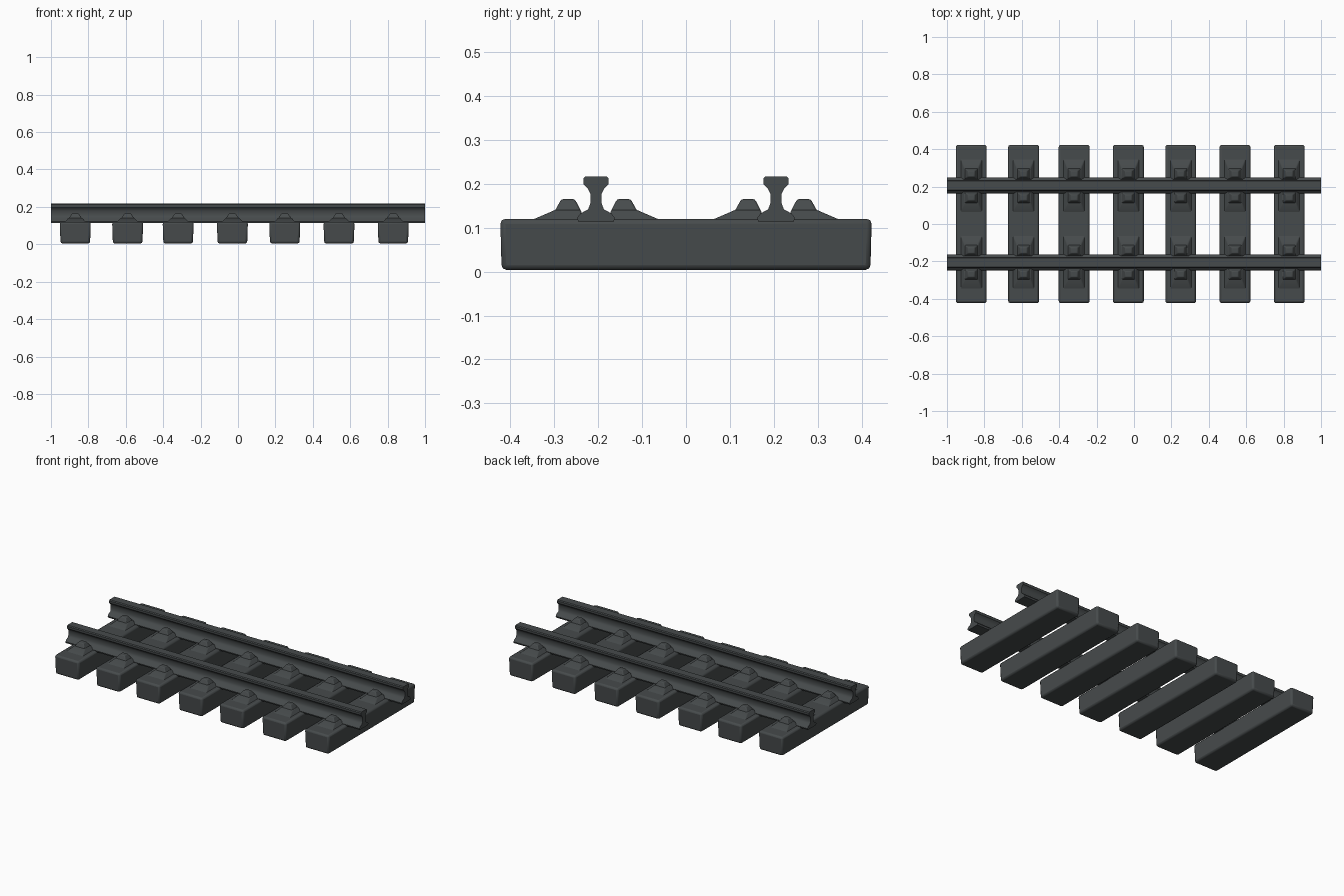
import bpy, bmesh

if "Cube" in bpy.data.objects:
    bpy.data.objects.remove(bpy.data.objects["Cube"])

mat = bpy.data.materials.new("dark grey")
mat.diffuse_color = (0.062, 0.070, 0.072, 1)
mat.use_nodes = True
mat.node_tree.nodes["Principled BSDF"].inputs["Base Color"].default_value = mat.diffuse_color


def finish(name, bm, bevel=0.0):
    bmesh.ops.recalc_face_normals(bm, faces=bm.faces)
    me = bpy.data.meshes.new(name)
    bm.to_mesh(me)
    bm.free()
    ob = bpy.data.objects.new(name, me)
    bpy.context.collection.objects.link(ob)
    me.materials.append(mat)
    bpy.ops.object.select_all(action='DESELECT')
    ob.select_set(True)
    bpy.context.view_layer.objects.active = ob
    if bevel:
        m = ob.modifiers.new("soft edges", 'BEVEL')
        m.width, m.segments, m.limit_method = bevel, 2, 'ANGLE'
    bpy.ops.object.shade_smooth_by_angle(angle=0.7)
    return ob


def frustum(bm, x, lower, upper):
    # hull between two rectangles: (half x width, y0, y1, z)
    vs = [bm.verts.new((x + s * hx, y, z))
          for hx, y0, y1, z in (lower, upper)
          for s, y in ((-1, y0), (1, y0), (1, y1), (-1, y1))]
    bm.faces.new(vs[:4])
    bm.faces.new(vs[4:])
    for i in range(4):
        j = (i + 1) % 4
        bm.faces.new((vs[i], vs[j], vs[4 + j], vs[4 + i]))


sleeper_x = [-0.87, -0.59, -0.32, -0.03, 0.25, 0.54, 0.83]
rail_y = 0.205

# wooden sleepers
for i, x in enumerate(sleeper_x):
    bm = bmesh.new()
    frustum(bm, x, (0.079, -0.42, 0.42, 0.004), (0.083, -0.423, 0.423, 0.12))
    finish(f"sleeper_{i + 1}", bm, 0.011)

# rails: half of the I-shaped section, mirrored and swept along x
half = [(0.040, 0.113), (0.043, 0.122), (0.036, 0.132), (0.018, 0.142), (0.013, 0.155),
        (0.013, 0.178), (0.019, 0.190), (0.028, 0.198), (0.029, 0.212), (0.024, 0.217)]
section = half + [(-y, z) for y, z in reversed(half)]
for side, label in ((-1, "front_rail"), (1, "back_rail")):
    bm = bmesh.new()
    ends = [[bm.verts.new((x, side * rail_y + y, z)) for y, z in section] for x in (-1, 1)]
    for e in ends:
        bm.faces.new(e)
    n = len(section)
    for i in range(n):
        j = (i + 1) % n
        bm.faces.new((ends[0][i], ends[0][j], ends[1][j], ends[1][i]))
    finish(label, bm)

# rail clips: sloped base and raised lump on both sides of each rail
for i, x in enumerate(sleeper_x):
    bm = bmesh.new()
    for side in (-1, 1):
        for d in (-1, 1):
            def span(a, b):
                return side * rail_y + d * a, side * rail_y + d * b
            frustum(bm, x, (0.060, *span(0.030, 0.150), 0.116), (0.036, *span(0.034, 0.092), 0.141))
            frustum(bm, x, (0.036, *span(0.034, 0.094), 0.138), (0.017, *span(0.048, 0.079), 0.165))
    finish(f"rail_clips_{i + 1}", bm, 0.004)
